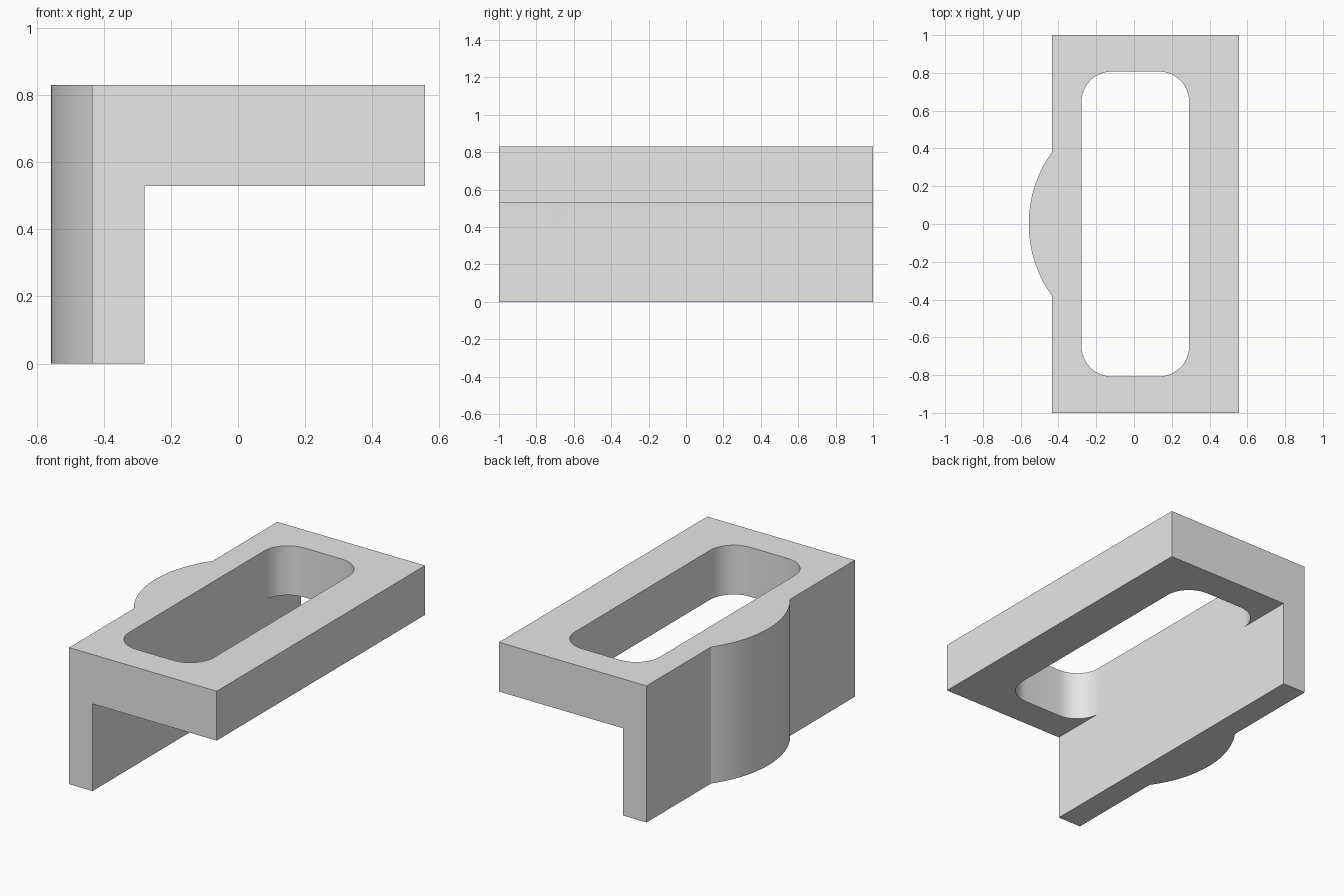
import bpy
import bmesh
from math import sin, cos, pi, asin

if "Cube" in bpy.data.objects:
    bpy.data.objects.remove(bpy.data.objects["Cube"], do_unlink=True)

BACK, FRONT, INNER = -0.435, 0.557, -0.278   # x of rear face, front edge, inner wall
TOP, UNDER = 0.83, 0.53                      # z of plate top and underside

grey = bpy.data.materials.new("light_grey")
grey.use_nodes = True
grey.diffuse_color = (0.8, 0.8, 0.8, 1)
grey.node_tree.nodes["Principled BSDF"].inputs["Base Color"].default_value = grey.diffuse_color


def arc(cx, cy, r, start, end, steps):
    angles = [start + (end - start) * i / steps for i in range(steps + 1)]
    return [(cx + r * cos(a), cy + r * sin(a)) for a in angles]


def prism(name, outline, z0, z1):
    """Extrude a counter-clockwise plan outline from z0 to z1."""
    bm = bmesh.new()
    face = bm.faces.new([bm.verts.new((x, y, z0)) for x, y in outline])
    new = bmesh.ops.extrude_face_region(bm, geom=[face], use_keep_orig=True)["geom"]
    lifted = [v for v in new if isinstance(v, bmesh.types.BMVert)]
    bmesh.ops.translate(bm, verts=lifted, vec=(0, 0, z1 - z0))
    bmesh.ops.recalc_face_normals(bm, faces=bm.faces[:])
    mesh = bpy.data.meshes.new(name)
    bm.to_mesh(mesh)
    bm.free()
    mesh.materials.append(grey)
    obj = bpy.data.objects.new(name, mesh)
    bpy.context.collection.objects.link(obj)
    return obj


# Bracket block with the rounded bulge on its rear face
half, depth = 0.38, 0.122
radius = (half ** 2 + depth ** 2) / (2 * depth)
spread = asin(half / radius)
bulge = arc(BACK - depth + radius, 0, radius, pi - spread, pi + spread, 32)
bracket = prism("slotted_bracket",
                [(FRONT, -1), (FRONT, 1), (BACK, 1)] + bulge + [(BACK, -1)], 0, TOP)

# Space below the plate
underside = prism("underside_cutter",
                  [(INNER, -1.2), (1, -1.2), (1, 1.2), (INNER, 1.2)], -0.2, UNDER)

# Rounded slot through the plate
right, end, corner = 0.292, 0.807, 0.16
slot_outline = []
for i, (sx, sy) in enumerate([(1, 1), (-1, 1), (-1, -1), (1, -1)]):
    cx = right - corner if sx > 0 else INNER + corner
    slot_outline += arc(cx, sy * (end - corner), corner, i * pi / 2, (i + 1) * pi / 2, 12)
slot = prism("slot_cutter", slot_outline, UNDER - 0.1, TOP + 0.2)

# Cut the block, then discard the cutters
bpy.ops.object.select_all(action="DESELECT")
bpy.context.view_layer.objects.active = bracket
bracket.select_set(True)
for cutter in (underside, slot):
    cutter.hide_render = True
    mod = bracket.modifiers.new(cutter.name, "BOOLEAN")
    mod.operation, mod.solver, mod.object = "DIFFERENCE", "EXACT", cutter
    bpy.ops.object.modifier_apply(modifier=mod.name)
    bpy.data.objects.remove(cutter, do_unlink=True)

bpy.ops.object.shade_smooth_by_angle(angle=pi / 9)
